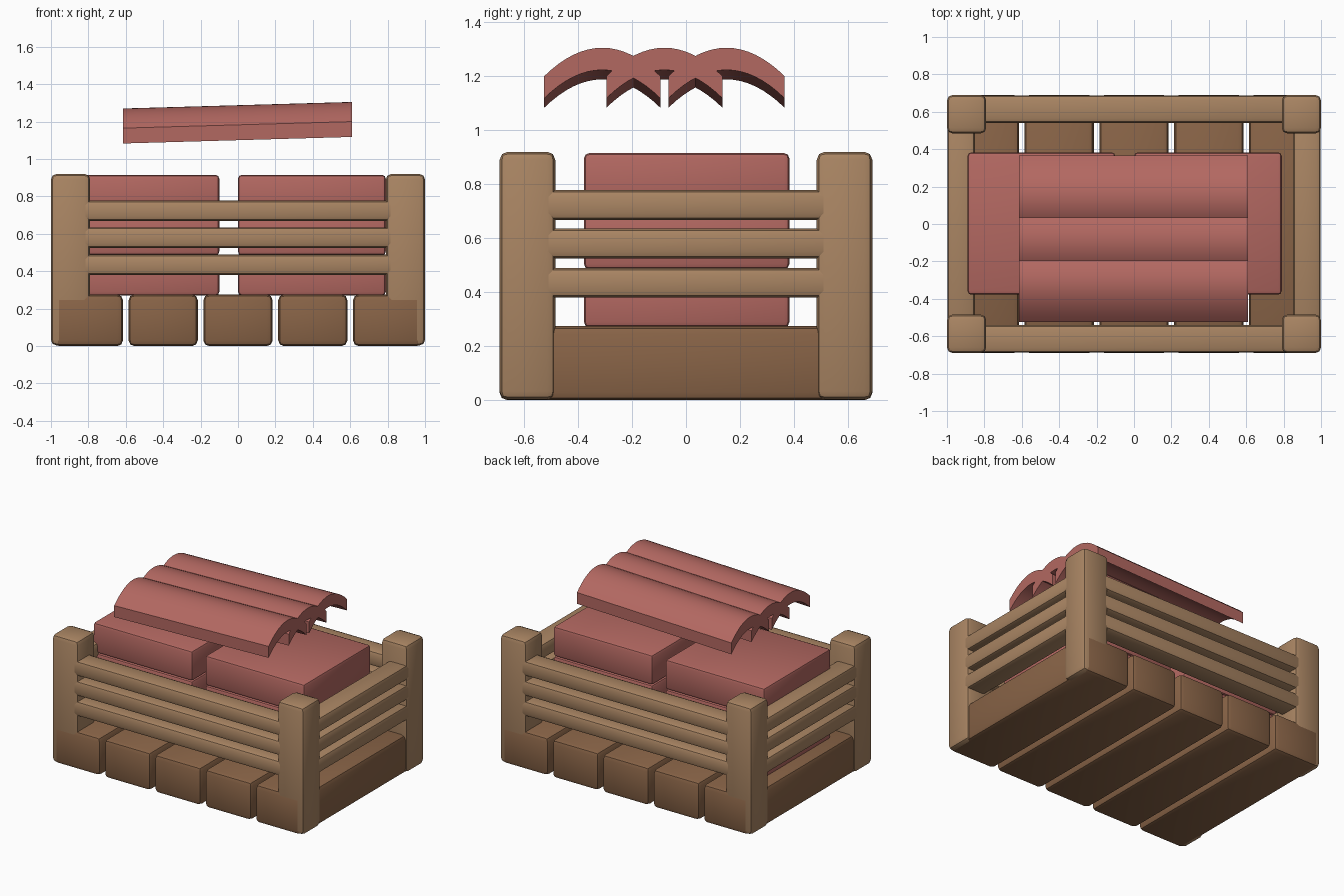
import bpy
import bmesh
from math import radians

old = bpy.data.objects.get("Cube")
if old:
    bpy.data.objects.remove(old, do_unlink=True)


def material(name, rgb):
    m = bpy.data.materials.new(name)
    m.use_nodes = True
    m.diffuse_color = (*rgb, 1)
    m.node_tree.nodes["Principled BSDF"].inputs["Base Color"].default_value = (*rgb, 1)
    return m


TAN = material("light wood", (0.40, 0.235, 0.125))
BROWN = material("dark wood", (0.25, 0.127, 0.063))
RED = material("red clay", (0.45, 0.138, 0.12))


def finish(name, bm, mat):
    bmesh.ops.recalc_face_normals(bm, faces=bm.faces)
    mesh = bpy.data.meshes.new(name)
    bm.to_mesh(mesh)
    bm.free()
    mesh.materials.append(mat)
    obj = bpy.data.objects.new(name, mesh)
    bpy.context.collection.objects.link(obj)
    bpy.ops.object.select_all(action="DESELECT")
    obj.select_set(True)
    bpy.context.view_layer.objects.active = obj
    bpy.ops.object.shade_smooth_by_angle(angle=radians(30))
    return obj


def block(name, low, high, mat, bevel):
    """Rounded box between two opposite corners."""
    bm = bmesh.new()
    bmesh.ops.create_cube(bm, size=1)
    for v in bm.verts:
        v.co = [a + (b - a) * (c + 0.5) for a, b, c in zip(low, high, v.co)]
    bmesh.ops.bevel(bm, geom=bm.edges[:], offset=bevel, segments=2,
                    profile=0.5, affect="EDGES")
    return finish(name, bm, mat)


# Base planks, running front to back
for i in range(5):
    x = (i - 2) * 0.4
    block(f"base_plank_{i + 1}", (x - 0.185, -0.691, 0), (x + 0.185, 0.691, 0.275), BROWN, 0.03)

# Corner posts
for side, sx in (("left", 1), ("right", -1)):
    for end, sy in (("front", -1), ("back", 1)):
        x, y = sx * 0.895, sy * 0.587
        block(f"{end}_{side}_post", (x - 0.105, y - 0.103, 0.003),
              (x + 0.105, y + 0.103, 0.92), TAN, 0.03)

# Three rails on every side
for row, z in enumerate((0.38, 0.525, 0.668)):
    top = z + 0.11
    for name, s in (("front", -1), ("back", 1)):
        y = s * 0.614
        block(f"{name}_rail_{row + 1}", (-0.98, y - 0.074, z), (0.98, y + 0.074, top), TAN, 0.025)
    for name, s in (("left", 1), ("right", -1)):
        x = s * 0.924
        block(f"{name}_rail_{row + 1}", (x - 0.074, -0.67, z), (x + 0.074, 0.67, top), TAN, 0.025)

# Stacked slabs, two per layer
for layer in range(3):
    z = 0.27 + layer * 0.215
    for side, x in (("right", -0.89), ("left", 0.0)):
        block(f"{side}_slab_{layer + 1}", (x, -0.378, z), (x + 0.79, 0.383, z + 0.215), RED, 0.02)


def arched_tile(name, centre):
    """Overlapping curved tile, rising slightly towards +x."""
    bm = bmesh.new()
    steps = 16
    ts = [2 * i / steps - 1 for i in range(steps + 1)]
    arch = [(centre + 0.215 * t, 1.305 - 0.105 * t * t) for t in ts]
    outline = arch + [(y, z - 0.082) for y, z in reversed(arch)]
    ends = [[bm.verts.new((x, y, z - drop)) for y, z in outline]
            for x, drop in ((0.61, 0), (-0.615, 0.035))]
    n = len(outline)
    for i in range(n):
        j = (i + 1) % n
        bm.faces.new((ends[0][i], ends[0][j], ends[1][j], ends[1][i]))
    # End caps as a strip of quads
    for ring in ends:
        for i in range(steps):
            bm.faces.new((ring[i], ring[i + 1], ring[n - 2 - i], ring[n - 1 - i]))
    return finish(name, bm, RED)


# Loose roof tiles above the crate
for i in range(3):
    arched_tile(f"roof_tile_{i + 1}", -0.31 + i * 0.23)
